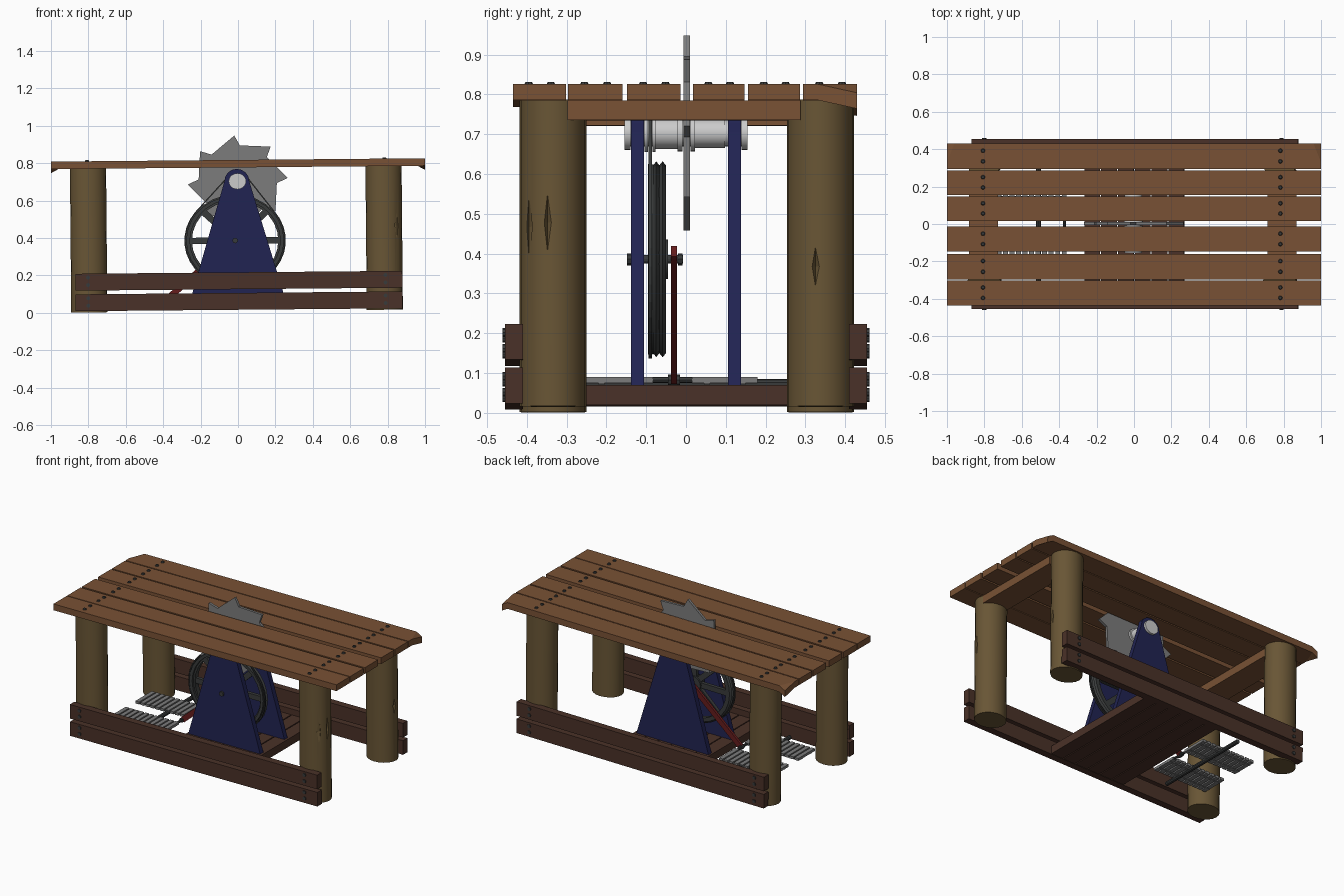
import bpy, bmesh, math
from mathutils import Matrix, Vector

if "Cube" in bpy.data.objects:
    bpy.data.objects.remove(bpy.data.objects["Cube"])

TILT = -0.009      # whole table leans slightly up to the right
SX = 1.09          # round parts are a little wider along x


def material(name, rgb):
    m = bpy.data.materials.new(name)
    m.diffuse_color = (*rgb, 1)
    m.use_nodes = True
    m.node_tree.nodes["Principled BSDF"].inputs["Base Color"].default_value = m.diffuse_color
    return m


PLANK = material("plank_wood", (0.19, 0.083, 0.035))
LOG = material("log_wood", (0.14, 0.092, 0.036))
DARK = material("dark_wood", (0.068, 0.031, 0.021))
BLUE = material("blue_paint", (0.015, 0.017, 0.085))
RED = material("red_paint", (0.13, 0.012, 0.012))
IRON = material("dark_iron", (0.04, 0.043, 0.043))
STEEL = material("steel", (0.2, 0.2, 0.2))


def finish(name, bm, mat=None, smooth=False):
    bmesh.ops.recalc_face_normals(bm, faces=bm.faces)
    me = bpy.data.meshes.new(name)
    bm.to_mesh(me)
    bm.free()
    o = bpy.data.objects.new(name, me)
    bpy.context.collection.objects.link(o)
    o.rotation_euler.y = TILT
    if mat:
        me.materials.append(mat)
    if smooth:
        bpy.context.view_layer.objects.active = o
        bpy.ops.object.select_all(action='DESELECT')
        o.select_set(True)
        bpy.ops.object.shade_smooth_by_angle(angle=math.radians(35))
    return o


def add_box(bm, x0, x1, y0, y1, z0, z1, rot=None):
    c = Vector(((x0 + x1) / 2, (y0 + y1) / 2, (z0 + z1) / 2))
    m = Matrix.Translation(c) @ (rot or Matrix()) @ Matrix.Diagonal((x1 - x0, y1 - y0, z1 - z0, 1))
    return bmesh.ops.create_cube(bm, size=1, matrix=m)['verts']


def add_cyl(bm, c, r, depth, axis='y', seg=16, r2=None, sx=1):
    rot = {'x': Matrix.Rotation(math.pi / 2, 4, 'Y'), 'y': Matrix.Rotation(math.pi / 2, 4, 'X'),
           'z': Matrix()}[axis]
    m = Matrix.Translation(c) @ Matrix.Diagonal((sx, 1, 1, 1)) @ rot
    bmesh.ops.create_cone(bm, cap_ends=True, segments=seg, radius1=r, radius2=r if r2 is None else r2,
                          depth=depth, matrix=m)


def add_prism(bm, pts, y0, y1):
    f = bm.faces.new([bm.verts.new((x, y0, z)) for x, z in pts])
    ext = bmesh.ops.extrude_face_region(bm, geom=[f])['geom']
    bmesh.ops.translate(bm, vec=(0, y1 - y0, 0), verts=[v for v in ext if isinstance(v, bmesh.types.BMVert)])


def add_ring(bm, cx, cz, prof, seg=28, sx=SX):
    """Lathe a closed (radius, y) profile about the y axis."""
    rows = [[bm.verts.new((cx + sx * r * math.cos(a), y, cz + r * math.sin(a))) for r, y in prof]
            for a in (2 * math.pi * i / seg for i in range(seg))]
    n = len(prof)
    for i in range(seg):
        a, b = rows[i], rows[(i + 1) % seg]
        for j in range(n):
            bm.faces.new((a[j], a[(j + 1) % n], b[(j + 1) % n], b[j]))


# table top planks
edges = [(-.435, -.302), (-.296, -.16), (-.148, -.014), (.017, .147), (.156, .287), (.294, .43)]
for i, (y0, y1) in enumerate(edges):
    bm = bmesh.new()
    add_box(bm, -.993, 1.007, y0, y1, .777, .817)
    if i == 5:  # worn, drooping outer corners
        for s in (-1, 1):
            bmesh.ops.bisect_plane(bm, geom=bm.verts[:] + bm.edges[:] + bm.faces[:],
                                   plane_co=(.007 + s * .96, .43, 0), plane_no=(s * .1, .04, 0))
        for v in bm.verts:
            if abs(v.co.x - .007) > .99 and v.co.y > .42:
                v.co.z -= .022
    finish(f"top_plank_{i + 1}", bm, PLANK)

# plank bolts and rail bolts
bm = bmesh.new()
for x in (-.80, .79):
    for y0, y1 in edges:
        for t in (.3, .72):
            add_cyl(bm, (x, y0 + t * (y1 - y0), .819), .013, .01, 'z', 8, .008)
    for s in (-1, 1):
        for z in (.045, .085, .155, .195):
            add_cyl(bm, (x, s * .457, z), .011, .008, 'y', 8)
finish("bolts", bm, IRON)

# log legs
legs = {}
for nx, x in (("left", -.795), ("right", .785)):
    for ny, y in (("front", -.334), ("back", .338)):
        bm = bmesh.new()
        add_cyl(bm, (x, y, .394), .084, .77, 'z', 20, sx=1.15)
        legs[nx + ny] = finish(f"{ny}_{nx}_leg", bm, LOG, True)

# split cracks in the right legs
for key, y, z, h, dx in (("rightfront", -.395, .46, .09, .070), ("rightfront", -.348, .47, .09, .098),
                         ("rightback", .325, .36, .06, .098)):
    bm = bmesh.new()
    bmesh.ops.create_uvsphere(bm, u_segments=4, v_segments=2, radius=1,
                              matrix=Matrix.Translation((.785 + dx, y, z)) @ Matrix.Diagonal((.02, .011, h, 1)))
    cut = finish("crack_cutter", bm)
    cut.hide_render = True
    cut.display_type = 'WIRE'
    cut.hide_set(True)
    mod = legs[key].modifiers.new("crack", 'BOOLEAN')
    mod.operation = 'DIFFERENCE'
    mod.object = cut

# beams under the top
for name, x in (("left", -.80), ("right", .795)):
    bm = bmesh.new()
    add_box(bm, x - .075, x + .08, -.298, .288, .728, .777)
    finish(f"{name}_cross_beam", bm, PLANK)

# side rails
for name, s in (("front", -1), ("back", 1)):
    for level, z0, z1 in (("lower", .016, .106), ("upper", .126, .216)):
        bm = bmesh.new()
        ys = sorted((s * .41, s * .455))
        add_box(bm, -.868, .88, *ys, z0, z1)
        finish(f"{name}_{level}_rail", bm, DARK)

# floor boards under the machine
for i in range(6):
    bm = bmesh.new()
    x = -.265 + i * .09
    add_box(bm, x, x + .084, -.412, .412, .018, .068)
    finish(f"floor_board_{i + 1}", bm, DARK)

# blue bearing stands
outline = [(-.255, .066), (.255, .066)]
outline += [(.066 * math.cos(a), .705 + .064 * math.sin(a)) for a in (math.pi * k / 8 for k in range(9))]
for name, y in (("front", -.122), ("back", .122)):
    bm = bmesh.new()
    add_prism(bm, outline, y - .016, y + .016)
    finish(f"{name}_stand", bm, BLUE)

# saw arbor with collars
AZ = .703
bm = bmesh.new()
add_cyl(bm, (.003, 0, AZ), .034, .29, seg=20, sx=SX)
for y, w, r in ((-.147, .014, .043), (.147, .014, .043), (-.045, .065, .04), (.055, .085, .037),
                (-.015, .012, .046), (.017, .012, .046), (-.1, .008, .048), (-.08, .008, .048)):
    add_cyl(bm, (.003, y, AZ), r, w, seg=20, sx=SX)
finish("saw_arbor", bm, None, True)

# saw blade
pts = []
for k in range(8):
    a = math.radians(3.5 + 45 * k)
    for r, da in ((.192, -7), (.245, 0)):
        b = a + math.radians(da)
        pts.append((.005 + SX * r * math.cos(b), AZ + r * math.sin(b)))
bm = bmesh.new()
add_prism(bm, pts, -.006, .010)
finish("saw_blade", bm, STEEL)

# flywheel: grooved rim, spokes and hub
WX, WZ = -.012, .386
bm = bmesh.new()
add_ring(bm, WX, WZ, [(.212, -.082), (.236, -.082), (.246, -.075), (.236, -.067), (.246, -.059),
                      (.236, -.05), (.212, -.05)])
for k in range(4):
    add_box(bm, WX - .235, WX + .235, -.077, -.055, WZ - .017, WZ + .017,
            Matrix.Diagonal((SX, 1, 1, 1)) @ Matrix.Rotation(k * math.pi / 4, 4, 'Y'))
add_cyl(bm, (WX, -.068, WZ), .05, .045, seg=16, sx=SX)
add_ring(bm, WX, WZ, [(.222, -.096), (.24, -.096), (.234, -.089), (.24, -.082), (.222, -.082)])
finish("flywheel", bm, IRON, True)

# drive belt, tangent to arbor and wheel
R, r, d = .243, .048, AZ - WZ
phi = math.asin((R - r) / d)


def belt_path(t):
    big = [math.pi - phi + (math.pi + 2 * phi) * i / 24 for i in range(25)]
    small = [phi + (math.pi - 2 * phi) * i / 10 for i in range(11)]
    low = [(WX + SX * (R + t) * math.cos(a), WZ + (R + t) * math.sin(a)) for a in big]
    return low + [(.003 + SX * (r + t) * math.cos(a), AZ + (r + t) * math.sin(a)) for a in small]


bm = bmesh.new()
rows = [[bm.verts.new((x, y, z)) for x, z in belt_path(t)]
        for t, y in ((0, -.094), (.006, -.094), (.006, -.085), (0, -.085))]
n = len(rows[0])
for j in range(4):
    for i in range(n):
        p, q = rows[j], rows[(j + 1) % 4]
        bm.faces.new((p[i], p[(i + 1) % n], q[(i + 1) % n], q[i]))
finish("drive_belt", bm, IRON)

# wheel axle
bm = bmesh.new()
add_cyl(bm, (WX, -.078, WZ), .011, .14)
for y in (-.143, -.014):
    add_cyl(bm, (WX, y, WZ), .015, .011, seg=8)
finish("wheel_axle", bm, IRON)

# connecting rod from axle to treadle
a, b = Vector((WX + .015, -.03, WZ + .02)), Vector((-.365, -.03, .088))
c, L = (a + b) / 2, (a - b).length
bm = bmesh.new()
add_box(bm, c.x - L / 2, c.x + L / 2, -.038, -.022, c.z - .017, c.z + .017,
        Matrix.Rotation(-math.atan2(a.z - b.z, a.x - b.x), 4, 'Y'))
finish("connecting_rod", bm, RED)

# slatted foot pedals
for name, y0, y1 in (("front", -.25, -.083), ("back", .015, .18)):
    bm = bmesh.new()
    for i in range(11):
        x = -.735 + i * .035
        add_box(bm, x, x + .026, y0, y1, .078, .094)
    for y in (y0 + .03, y1 - .045):
        add_box(bm, -.735, -.36, y, y + .015, .076, .086)
    finish(f"{name}_pedal", bm, STEEL)

# pedal shaft and link pin
bm = bmesh.new()
add_cyl(bm, (-.51, -.005, .077), .013, .63, seg=10)
add_cyl(bm, (-.37, -.033, .086), .008, .12, seg=8)
add_cyl(bm, (-.37, -.03, .086), .014, .03, seg=8)
finish("pedal_shaft", bm, IRON)
